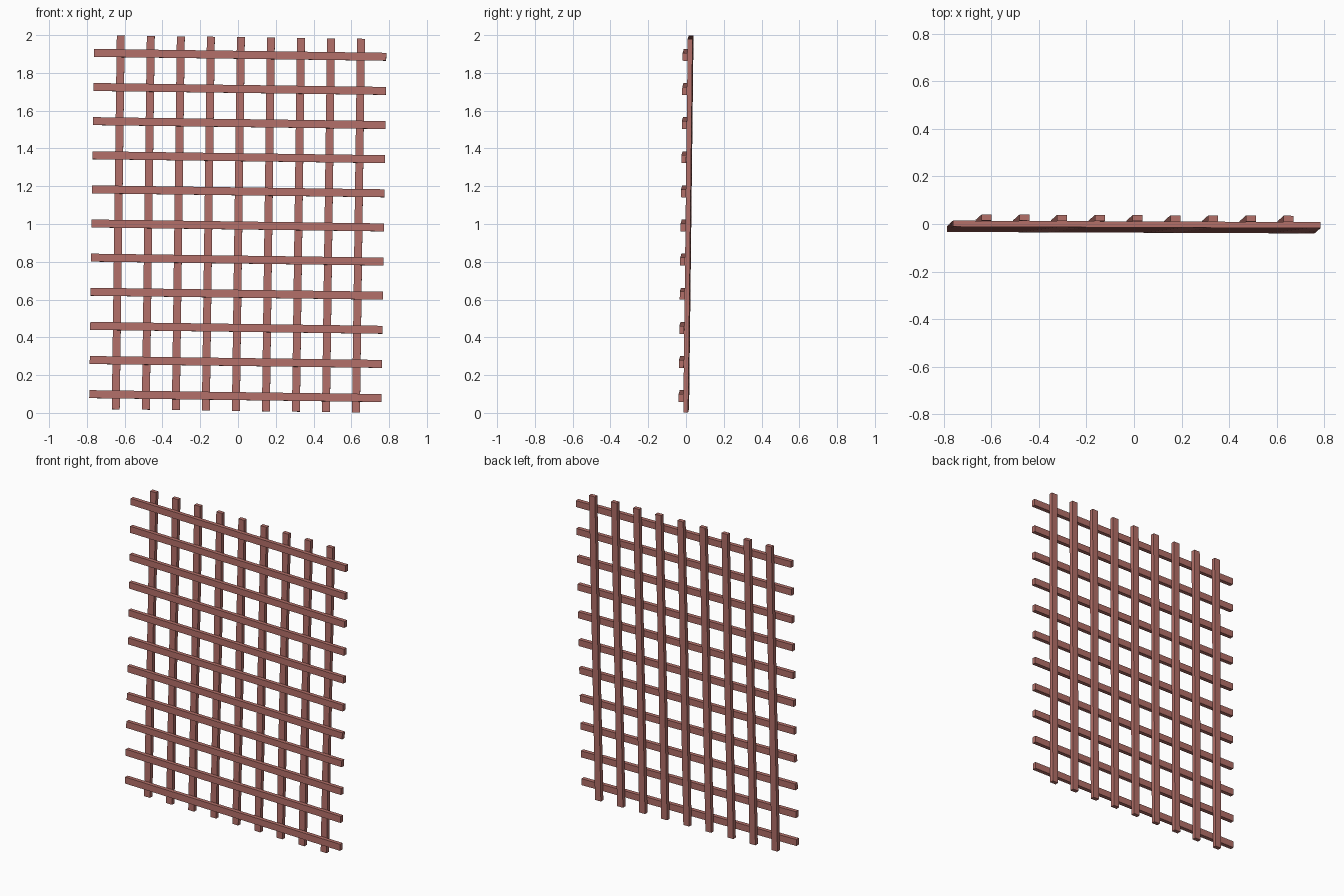
import bpy
from mathutils import Euler, Matrix

if "Cube" in bpy.data.objects:
    bpy.data.objects.remove(bpy.data.objects["Cube"])

# Painted wood colour
wood = bpy.data.materials.new("red_wood")
wood.diffuse_color = (0.45, 0.16, 0.14, 1)
wood.use_nodes = True
wood.node_tree.nodes["Principled BSDF"].inputs["Base Color"].default_value = wood.diffuse_color

WIDTH, DEPTH = 0.042, 0.0255

# The whole lattice leans very slightly on all axes
lean = Matrix.Translation((0.002, 0, 1.0)) @ Euler((-0.012, 0.0134, -0.004)).to_matrix().to_4x4()


def slat(name, centre, size):
    bpy.ops.mesh.primitive_cube_add(size=1)
    ob = bpy.context.object
    ob.name = name
    ob.data.transform(lean @ Matrix.Translation(centre) @ Matrix.Diagonal((*size, 1)))
    ob.data.materials.append(wood)


# Upright slats at the back
for i in range(9):
    slat(f"upright_slat_{i + 1}", ((i - 4) * 0.159, DEPTH / 2, 0), (WIDTH, DEPTH, 1.979))

# Cross slats at the front
for i in range(11):
    slat(f"cross_slat_{i + 1}", (-0.003, -DEPTH / 2, (i - 5) * 0.1807 - 0.008), (1.548, DEPTH, WIDTH))
